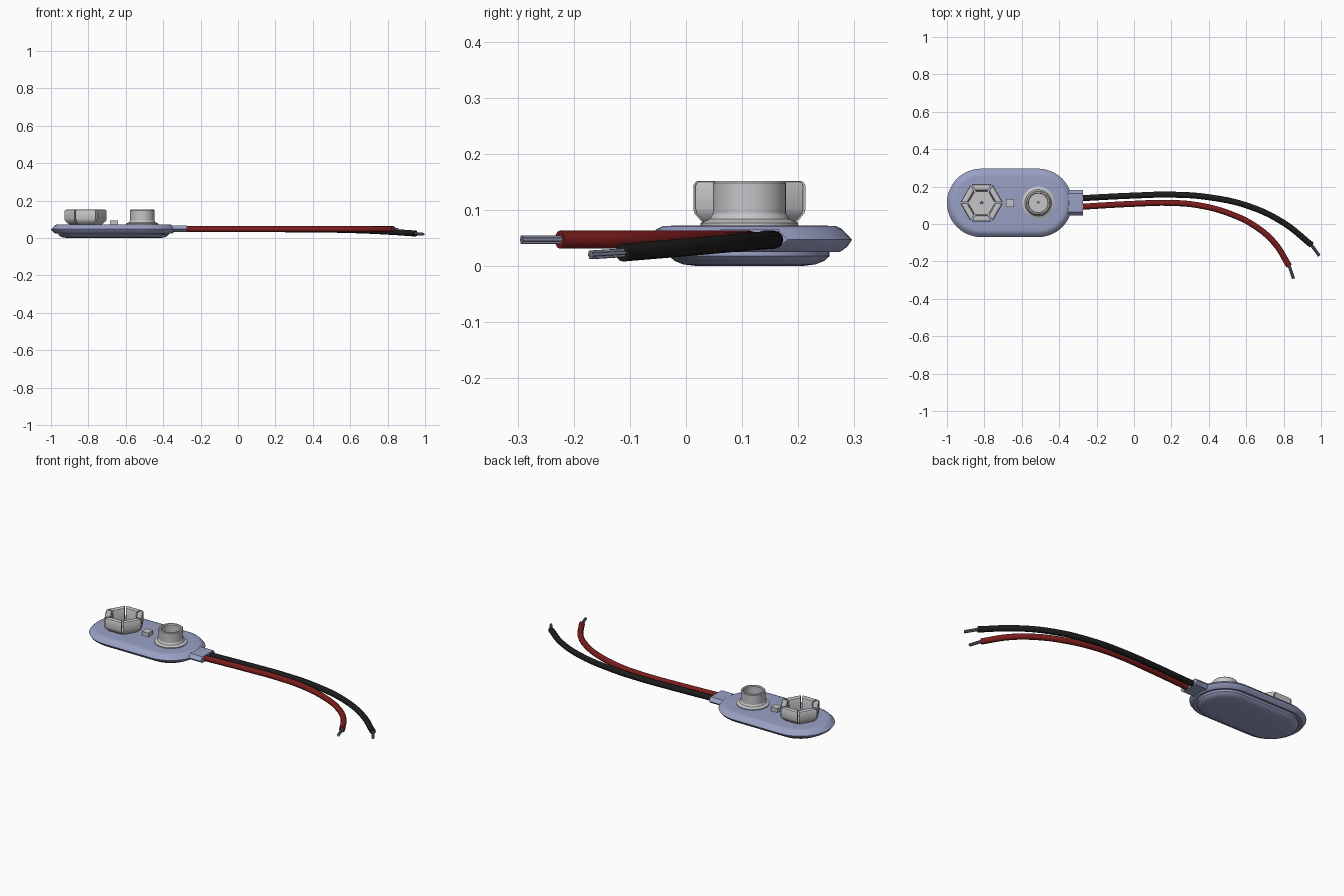
import bpy, bmesh
from math import pi, cos, sin, radians
from mathutils import Vector, Matrix

if "Cube" in bpy.data.objects:
    bpy.data.objects.remove(bpy.data.objects["Cube"])


def material(name, color):
    m = bpy.data.materials.new(name)
    m.use_nodes = True
    m.diffuse_color = (*color, 1)
    m.node_tree.nodes["Principled BSDF"].inputs["Base Color"].default_value = (*color, 1)
    return m


plastic = material("lavender plastic", (0.32, 0.35, 0.55))
metal = material("light metal", (0.56, 0.56, 0.58))
black = material("black insulation", (0.012, 0.012, 0.012))
red = material("red insulation", (0.2, 0.012, 0.012))
strand = material("bare strand", (0.2, 0.22, 0.3))

MID = 0.113      # shared centre line of the connector
TOP = 0.072      # upper face of the base
HEX_X, SNAP_X = -0.815, -0.512


def finish(bm, name, mat, angle=30):
    bmesh.ops.recalc_face_normals(bm, faces=bm.faces)
    mesh = bpy.data.meshes.new(name)
    bm.to_mesh(mesh)
    bm.free()
    ob = bpy.data.objects.new(name, mesh)
    bpy.context.collection.objects.link(ob)
    mesh.materials.append(mat)
    smooth(ob, angle)
    return ob


def smooth(ob, angle):
    bpy.ops.object.select_all(action='DESELECT')
    ob.select_set(True)
    bpy.context.view_layer.objects.active = ob
    bpy.ops.object.shade_smooth_by_angle(angle=radians(angle))


def loft(bm, rings, closed=False):
    """Bridge equal point rings; cap the ends unless the stack closes on itself."""
    loops = [[bm.verts.new(p) for p in ring] for ring in rings]
    pairs = list(zip(loops, loops[1:]))
    if closed:
        pairs.append((loops[-1], loops[0]))
    for a, b in pairs:
        for i in range(len(a)):
            j = (i + 1) % len(a)
            bm.faces.new((a[i], a[j], b[j], b[i]))
    if not closed:
        bm.faces.new(loops[0])
        bm.faces.new(loops[-1])


def stadium(inset, z, radius=0.183, half=0.152, steps=24):
    pts = []
    for side, start in ((1, -pi / 2), (-1, pi / 2)):
        for i in range(steps + 1):
            a = start + pi * i / steps
            pts.append((-0.665 + side * half + (radius - inset) * cos(a),
                        MID + (radius - inset) * sin(a), z))
    return pts


def circle(x, r, z, n=48):
    return [(x + r * cos(2 * pi * i / n), MID + r * sin(2 * pi * i / n), z) for i in range(n)]


# Base: sharp-rimmed upper shell over a shallow rounded pad
bm = bmesh.new()
loft(bm, [stadium(i, z) for i, z in ((0.036, 0.03), (0.022, 0.025), (0.009, 0.034), (0, 0.047),
                                     (0.018, 0.066), (0.028, 0.071), (0.045, TOP))])
finish(bm, "base_shell", plastic)
bm = bmesh.new()
loft(bm, [stadium(i, z) for i, z in ((0.09, 0), (0.065, 0.003), (0.05, 0.009),
                                     (0.04, 0.018), (0.04, 0.03))])
finish(bm, "base_pad", plastic)

# Cable outlet tab with chamfered edges
bm = bmesh.new()
section = ((-0.068, 0.047), (-0.05, 0.031), (0.05, 0.031),
           (0.068, 0.047), (0.05, 0.066), (-0.05, 0.066))
loft(bm, [[(x, MID + y * s, z) for y, z in section]
          for x, s in ((-0.45, 1.3), (-0.385, 1.3), (-0.352, 1), (-0.273, 1))])
finish(bm, "cable_tab", plastic, 20)

# Round snap: flared foot, hollow tube and floor
bm = bmesh.new()
loft(bm, [circle(SNAP_X, r, z) for r, z in (
    (0.087, 0.068), (0.087, 0.077), (0.08, 0.08), (0.071, 0.084), (0.065, 0.094),
    (0.065, 0.148), (0.061, 0.152), (0.054, 0.152), (0.05, 0.147), (0.05, 0.082))])
finish(bm, "round_snap", metal)

# Hexagonal snap: six curled petals with narrow slits on a floor plate
bm = bmesh.new()
profile = ((0.062, 0.07), (0.078, 0.073), (0.088, 0.082), (0.098, 0.094), (0.1, 0.102),
           (0.1, 0.144), (0.096, 0.15), (0.09, 0.152), (0.076, 0.152),
           (0.069, 0.149), (0.066, 0.142), (0.062, 0.09))
for k in range(6):
    spin = Matrix.Translation((HEX_X, MID, 0)) @ Matrix.Rotation(radians(30 + 60 * k), 4, 'Z')
    loft(bm, [[spin @ Vector((r, s * (r * 0.577 - 0.005), z)) for r, z in profile]
              for s in (-1, 1)])
finish(bm, "hex_snap_petals", metal, 35)
bm = bmesh.new()
loft(bm, [circle(HEX_X, 0.078, 0.068), circle(HEX_X, 0.078, 0.079)])
finish(bm, "hex_snap_floor", metal)

# Rivet dots in both snaps
for x, name in ((HEX_X, "hex_rivet"), (SNAP_X, "round_rivet")):
    bm = bmesh.new()
    loft(bm, [circle(x, 0.008, 0.076, 16), circle(x, 0.006, 0.085, 16)])
    finish(bm, name, strand)

# Small locating block between the snaps
bm = bmesh.new()
bmesh.ops.create_cube(bm, size=1, matrix=Matrix.Translation((-0.664, MID, 0.082))
                      @ Matrix.Diagonal((0.043, 0.043, 0.026, 1)))
finish(bm, "locating_block", metal)


def wire(name, points, mat):
    curve = bpy.data.curves.new(name, 'CURVE')
    curve.dimensions = '3D'
    curve.bevel_depth = 0.016
    curve.bevel_resolution = 4
    curve.use_fill_caps = True
    curve.resolution_u = 10
    spline = curve.splines.new('BEZIER')
    spline.bezier_points.add(len(points) - 1)
    for bp, p in zip(spline.bezier_points, points):
        bp.co = p
        bp.handle_left_type = bp.handle_right_type = 'AUTO'
    curve.materials.append(mat)
    ob = bpy.data.objects.new(name, curve)
    bpy.context.collection.objects.link(ob)
    bpy.ops.object.select_all(action='DESELECT')
    ob.select_set(True)
    bpy.context.view_layer.objects.active = ob
    bpy.ops.object.convert(target='MESH')
    smooth(bpy.context.view_layer.objects.active, 40)


def strands(name, start, end):
    """Seven fine conductors: one in the centre and six around it."""
    start, end = Vector(start), Vector(end)
    axis = end - start
    turn = axis.to_track_quat('Z', 'Y').to_matrix().to_4x4()
    bm = bmesh.new()
    for k in range(7):
        r = 0.0055 if k else 0
        offset = Vector((r * cos(k * pi / 3), r * sin(k * pi / 3), axis.length / 2))
        bmesh.ops.create_cone(bm, cap_ends=True, segments=10, radius1=0.003, radius2=0.003,
                              depth=axis.length,
                              matrix=Matrix.Translation(start) @ turn @ Matrix.Translation(offset))
    finish(bm, name, strand, 45)


# Lead wires with bare ends
wire("black_wire", [(-0.3, 0.137, 0.047), (0, 0.152, 0.047), (0.2, 0.157, 0.047),
                    (0.4, 0.143, 0.046), (0.617, 0.094, 0.042), (0.8, 0.006, 0.034),
                    (0.95, -0.113, 0.024)], black)
strands("black_wire_strands", (0.944, -0.106, 0.024), (0.991, -0.17, 0.02))
wire("red_wire", [(-0.3, 0.091, 0.047), (0, 0.108, 0.047), (0.19, 0.113, 0.047),
                  (0.35, 0.099, 0.047), (0.51, 0.056, 0.047), (0.645, -0.01, 0.047),
                  (0.75, -0.1, 0.047), (0.83, -0.225, 0.047)], red)
strands("red_wire_strands", (0.827, -0.215, 0.047), (0.853, -0.293, 0.047))
